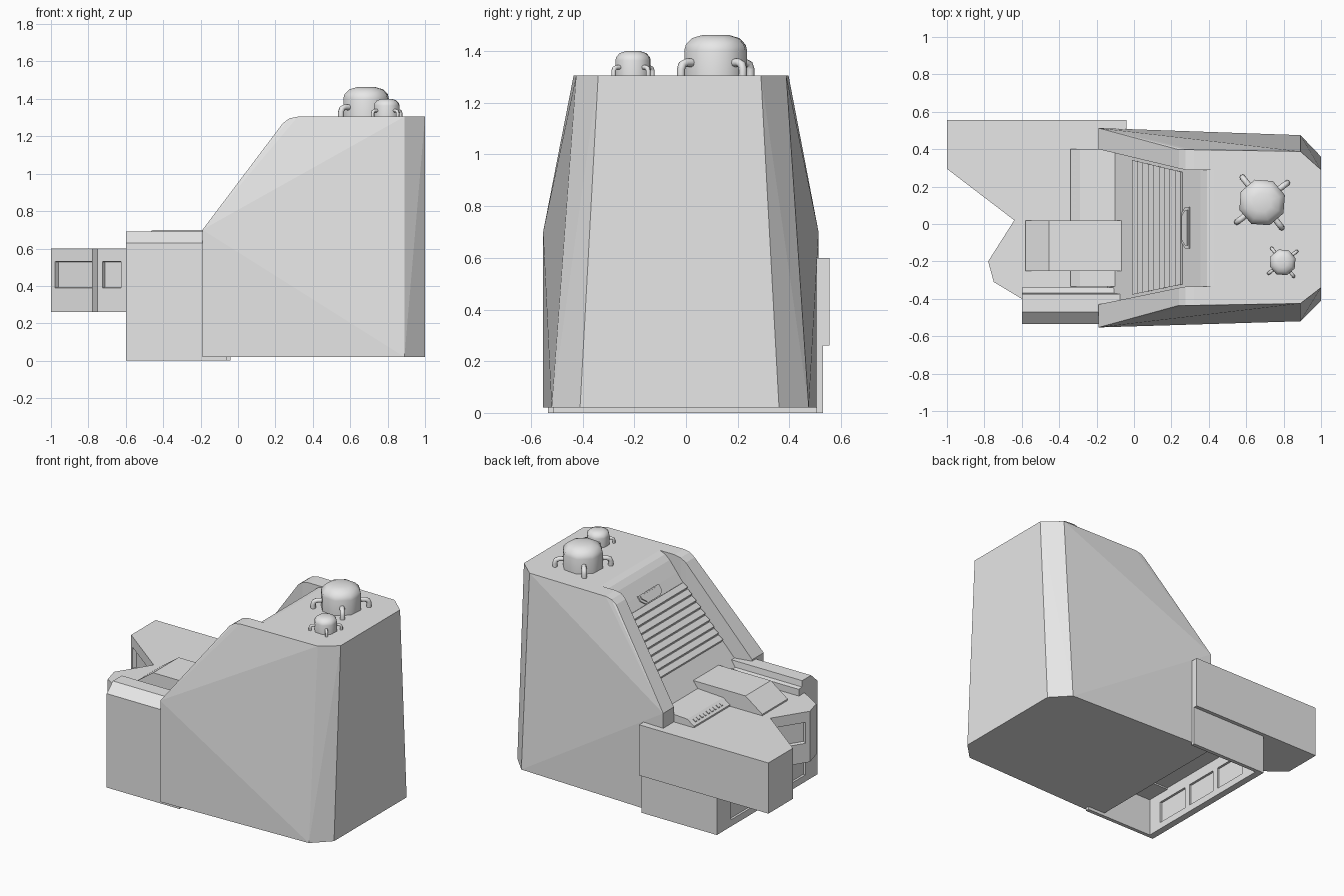
import bpy, bmesh, math
from mathutils import Vector

if "Cube" in bpy.data.objects:
    bpy.data.objects.remove(bpy.data.objects["Cube"])

GREY = (0.8, 0.8, 0.8, 1)
mat = bpy.data.materials.new("plain_grey")
mat.use_nodes = True
mat.diffuse_color = GREY
mat.node_tree.nodes["Principled BSDF"].inputs["Base Color"].default_value = GREY


def finish(name, bm, smooth=False):
    bmesh.ops.recalc_face_normals(bm, faces=bm.faces[:])
    mesh = bpy.data.meshes.new(name)
    bm.to_mesh(mesh)
    bm.free()
    obj = bpy.data.objects.new(name, mesh)
    bpy.context.collection.objects.link(obj)
    mesh.materials.append(mat)
    if smooth:
        bpy.ops.object.select_all(action='DESELECT')
        obj.select_set(True)
        bpy.context.view_layer.objects.active = obj
        bpy.ops.object.shade_smooth_by_angle(angle=math.radians(50))
    return obj


def prism_mesh(pts, axis, lo, hi):
    """Extrude a 2D outline along an axis; lo and hi may be functions of the outline's x."""
    bm = bmesh.new()
    rings = []
    for limit in (lo, hi):
        ring = []
        for p in pts:
            co = list(p)
            co.insert("xyz".index(axis), limit(p[0]) if callable(limit) else limit)
            ring.append(bm.verts.new(co))
        rings.append(ring)
    a, b = rings
    bm.faces.new(a)
    bm.faces.new(b[::-1])
    for i in range(len(pts)):
        j = (i + 1) % len(pts)
        bm.faces.new((a[i], a[j], b[j], b[i]))
    bmesh.ops.recalc_face_normals(bm, faces=bm.faces[:])
    return bm


def prism(name, pts, axis, lo, hi):
    return finish(name, prism_mesh(pts, axis, lo, hi))


def box(name, x0, x1, y0, y1, z0, z1):
    return prism(name, [(x0, y0), (x1, y0), (x1, y1), (x0, y1)], "z", z0, z1)


def hull(name, pts):
    bm = bmesh.new()
    for p in pts:
        bm.verts.new(p)
    res = bmesh.ops.convex_hull(bm, input=bm.verts[:])
    junk = {g for g in res["geom_interior"] + res["geom_unused"] if isinstance(g, bmesh.types.BMVert)}
    bmesh.ops.delete(bm, geom=list(junk), context='VERTS')
    bmesh.ops.dissolve_limit(bm, angle_limit=0.01, verts=bm.verts[:], edges=bm.edges[:])
    return finish(name, bm)


# Tower: two tapered side walls around a recessed ramp
FLOOR, TOP, FRONT, REAR = 0.02, 1.305, -0.19, 0.89


def inner_neg(x):
    return -0.43 + 0.095 * min(1, (x - FRONT) / 0.46)


def inner_pos(x):
    return 0.40 - 0.11 * min(1, (x - FRONT) / 0.46)


def side_wall(name, y_front, y_slope, y_top, y_rear, y_floor, y_back_low, y_back_top, inner):
    pts = [(FRONT, y_front, FLOOR), (FRONT, y_front, 0.70),
           (0.24, y_slope, 1.27), (0.275, y_slope, 1.296), (0.32, y_slope, TOP),
           (REAR, y_top, TOP), (REAR, y_floor, FLOOR),
           (1, y_back_low, FLOOR), (1, y_back_top, TOP)]
    for x, z in ((FRONT, 0.70), (0.24, 1.27), (0.275, 1.296), (0.32, TOP), (1, TOP)):
        pts += [(x, inner(x), z), (x, inner(x), FLOOR)]
    hull(name, pts)


side_wall("tower_wall_front", -0.553, -0.435, -0.425, 0, -0.52, -0.41, -0.34, inner_neg)
side_wall("tower_wall_rear", 0.513, 0.397, 0.388, 0, 0.475, 0.36, 0.29, inner_pos)

ramp = [(FRONT, FLOOR), (FRONT, 0.59), (-0.15, 0.59), (0.30, 1.19), (0.33, 1.228),
        (0.355, 1.26), (0.39, 1.29), (0.43, TOP), (1, TOP), (1, FLOOR)]
prism("tower_core", ramp, "y", inner_neg, inner_pos)

# Louvres on the ramp
ALONG, OUT = Vector((0.6, 0.8)), Vector((-0.8, 0.6))


def on_ramp(t, h):
    return tuple(Vector((-0.12, 0.63)) + ALONG * t + OUT * h)


STEP, COUNT = 0.048, 9
teeth = [on_ramp(0.2, -0.02)]
for i in range(COUNT):
    t = 0.2 + i * STEP
    teeth += [on_ramp(t, 0.004), on_ramp(t + 0.008, 0.02), on_ramp(t + STEP - 0.002, 0.012)]
teeth.append(on_ramp(0.2 + COUNT * STEP, -0.02))
prism("ramp_louvres", teeth, "y", lambda x: inner_neg(x) + 0.015, lambda x: inner_pos(x) - 0.015)

# Hatch plate above the louvres
for name, half, t0, t1, h in (("hatch_rim", 0.11, 0.635, 0.70, 0.008),
                              ("hatch_plate", 0.095, 0.643, 0.692, 0.014)):
    bm = bmesh.new()
    for t, w in ((t0, half - 0.03), (t0 + 0.03, half), (t1, half)):
        for s in (-1, 1):
            for k in (-0.01, h):
                x, z = on_ramp(t, k)
                bm.verts.new((x, -0.02 + s * w, z))
    bmesh.ops.convex_hull(bm, input=bm.verts[:])
    finish(name, bm)

# Desk: jagged outline with recessed screens on its angled faces
outline = [(-0.04, 0.555), (-1, 0.555), (-1, 0.295), (-0.64, 0.02), (-0.78, -0.2),
           (-0.75, -0.31), (-0.6, -0.4), (-0.04, -0.4)]
bm = prism_mesh(outline, "z", 0.26, 0.60)
bm.faces.ensure_lookup_table()
screens = [bm.faces[2 + i] for i in (2, 3, 5)]
for f in screens:
    bmesh.ops.inset_individual(bm, faces=[f], thickness=0.04)
    for v in f.verts:
        v.co.z = 0.39 if v.co.z < 0.43 else 0.53
    bmesh.ops.inset_individual(bm, faces=[f], thickness=0.004, depth=-0.025)
finish("desk", bm)

# Raised console, its buttons and the central tongue
prism("console", [(-0.34, 0.59), (-0.34, 0.61), (-0.29, 0.645), (-0.10, 0.655), (-0.06, 0.59)],
      "y", -0.335, 0.40)
for i in range(9):
    y = 0.07 + i * 0.035
    prism("console_button", [(-0.325, 0.61), (-0.325, 0.626), (-0.307, 0.638), (-0.307, 0.61)],
          "y", y, y + 0.015)
prism("tongue", [(-0.58, 0.59), (-0.58, 0.61), (-0.455, 0.70), (-0.06, 0.70), (-0.06, 0.59)],
      "y", -0.25, 0.02)

# Side block with a sloping shoulder
prism("side_block", [(-0.535, 0.25), (-0.535, 0.63), (-0.47, 0.69), (-0.375, 0.69),
                     (-0.37, 0.65), (-0.34, 0.645), (-0.34, 0.25)], "x", -0.6, -0.06)

# Open-bottomed base with a windowed end
box("base_wall_front", -0.6, -0.06, -0.535, -0.51, 0, 0.27)
box("base_wall_rear", -0.6, -0.04, 0.505, 0.53, 0, 0.27)
box("base_end_panel", -0.585, -0.57, -0.52, 0.52, 0.01, 0.265)
for z0, z1 in ((0, 0.045), (0.19, 0.27)):
    box("base_end_rail", -0.6, -0.555, -0.53, 0.525, z0, z1)
for y0, y1 in ((-0.53, -0.41), (-0.17, -0.13), (0.10, 0.14), (0.38, 0.525)):
    box("base_end_post", -0.6, -0.555, y0, y1, 0.04, 0.2)


# Domed tanks with four bent pipes each
def tank(name, x, y, r, h, reach, pipe_z, pipe_r):
    bm = bmesh.new()
    rings = []
    for fr, fz in ((1, 0), (1, 0.62), (0.95, 0.76), (0.75, 0.92), (0.4, 1)):
        rings.append([bm.verts.new((x + r * fr * math.cos(a), y + r * fr * math.sin(a), TOP + h * fz))
                      for a in (math.radians(18 + 45 * k) for k in range(8))])
    for low, high in zip(rings, rings[1:]):
        for k in range(8):
            n = (k + 1) % 8
            bm.faces.new((low[k], low[n], high[n], high[k]))
    bm.faces.new(rings[-1])
    bm.faces.new(rings[0][::-1])
    finish(name, bm, smooth=True)
    for k in range(4):
        a = math.radians(38 + 90 * k)
        c = bpy.data.curves.new(name + "_pipe", 'CURVE')
        c.dimensions = '3D'
        c.bevel_depth = pipe_r
        c.bevel_resolution = 2
        c.use_fill_caps = True
        path = ((r * 0.8, pipe_z), (reach - pipe_r * 1.5, pipe_z),
                (reach - pipe_r * 0.4, pipe_z - pipe_r * 0.4),
                (reach, pipe_z - pipe_r * 1.5), (reach, 0))
        s = c.splines.new('POLY')
        s.points.add(len(path) - 1)
        for p, (d, z) in zip(s.points, path):
            p.co = (x + d * math.cos(a), y + d * math.sin(a), TOP + z, 1)
        c.materials.append(mat)
        pipe = bpy.data.objects.new(name + "_pipe", c)
        bpy.context.collection.objects.link(pipe)
        bpy.ops.object.select_all(action='DESELECT')
        pipe.select_set(True)
        bpy.context.view_layer.objects.active = pipe
        bpy.ops.object.convert(target='MESH')
        bpy.ops.object.shade_smooth_by_angle(angle=math.radians(50))


tank("large_tank", 0.685, 0.115, 0.128, 0.158, 0.17, 0.05, 0.016)
tank("small_tank", 0.795, -0.205, 0.072, 0.095, 0.095, 0.032, 0.009)
